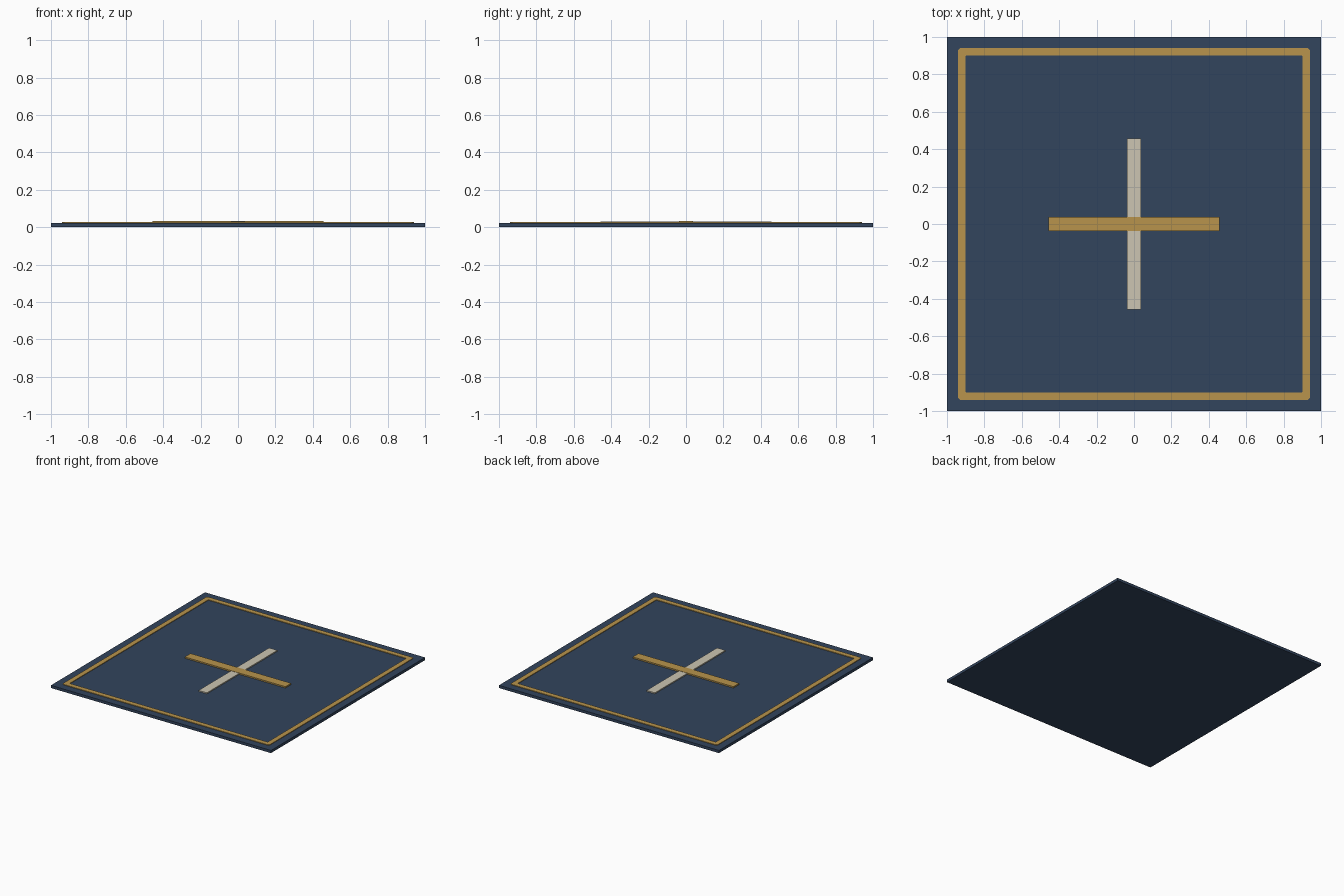
import bpy, bmesh

if "Cube" in bpy.data.objects:
    bpy.data.objects.remove(bpy.data.objects["Cube"])


def material(name, rgb):
    m = bpy.data.materials.new(name)
    m.diffuse_color = (*rgb, 1)
    m.use_nodes = True
    m.node_tree.nodes["Principled BSDF"].inputs["Base Color"].default_value = m.diffuse_color
    return m


navy = material("navy", (0.032, 0.058, 0.109))
gold = material("gold", (0.479, 0.296, 0.072))
cream = material("cream", (0.604, 0.558, 0.445))


def finish(name, bm, mat):
    bmesh.ops.recalc_face_normals(bm, faces=bm.faces)
    mesh = bpy.data.meshes.new(name)
    bm.to_mesh(mesh)
    bm.free()
    mesh.materials.append(mat)
    obj = bpy.data.objects.new(name, mesh)
    bpy.context.collection.objects.link(obj)
    return obj


def box(name, sx, sy, z0, z1, mat):
    bm = bmesh.new()
    bmesh.ops.create_cube(bm, size=1)
    for v in bm.verts:
        v.co = (v.co.x * sx, v.co.y * sy, z0 + (v.co.z + 0.5) * (z1 - z0))
    return finish(name, bm, mat)


def square_outline(h, c):
    # square of half size h with corners cut by c
    return [(h, -h + c), (h, h - c), (h - c, h), (-h + c, h),
            (-h, h - c), (-h, -h + c), (-h + c, -h), (h - c, -h)]


# floor slab
box("floor_slab", 2, 2, 0, 0.022, navy)

# raised border frame: outer and inner outlines bridged at two heights
bm = bmesh.new()
rings = []
for h, c, z in [(0.94, 0.01, 0.02), (0.94, 0.01, 0.027),
                (0.90, 0.002, 0.027), (0.90, 0.002, 0.02)]:
    rings.append([bm.verts.new((x, y, z)) for x, y in square_outline(h, c)])
for k in range(4):
    a, b = rings[k], rings[(k + 1) % 4]
    for i in range(8):
        j = (i + 1) % 8
        bm.faces.new((a[i], a[j], b[j], b[i]))
finish("border_frame", bm, gold)

# centre cross
box("cross_bar_lengthwise", 0.075, 0.915, 0.02, 0.031, cream)
box("cross_bar_crosswise", 0.915, 0.075, 0.02, 0.033, gold)
